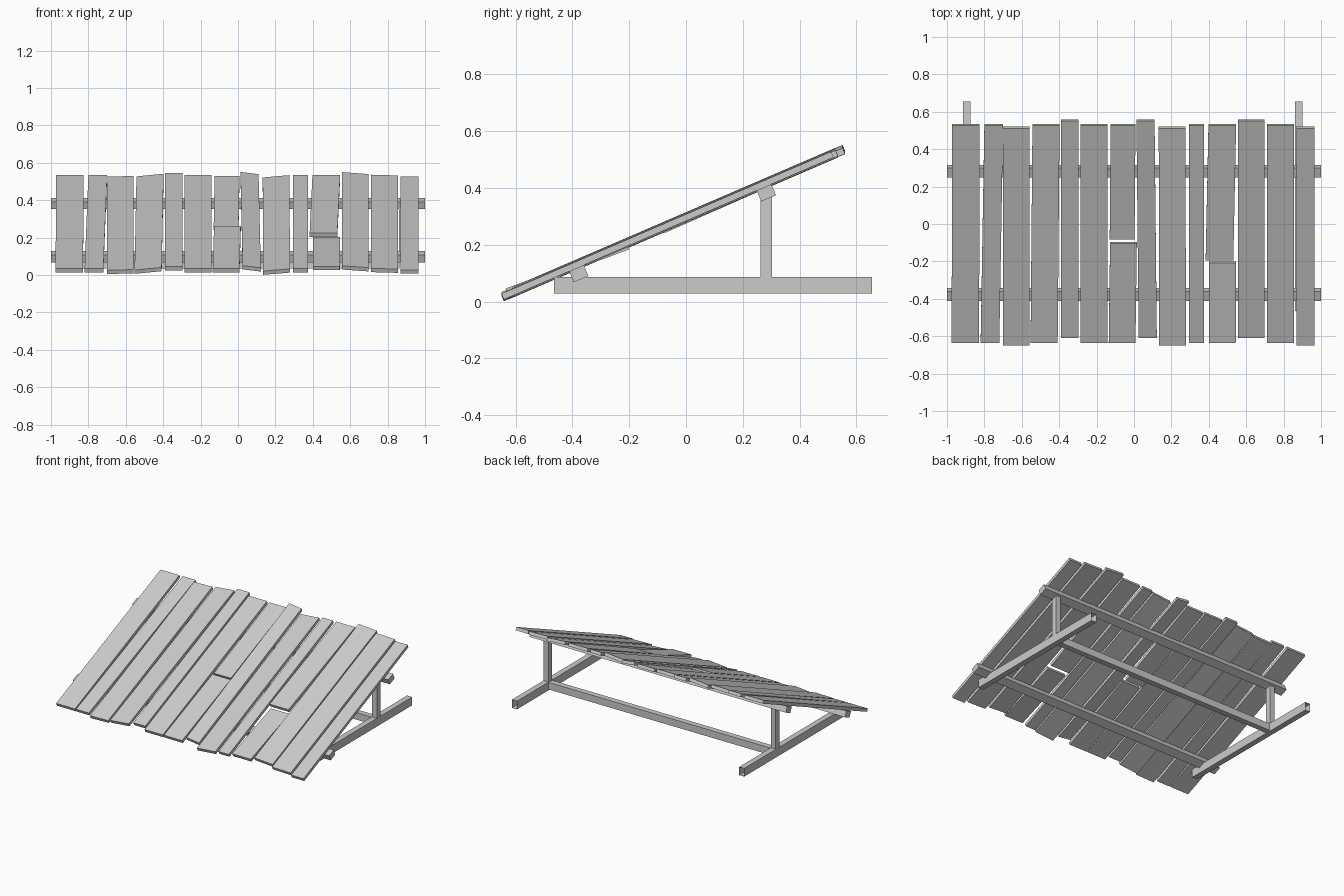
import bpy
import bmesh
from math import atan, cos, sin
from mathutils import Matrix, Vector

cube = bpy.data.objects.get("Cube")
if cube:
    bpy.data.objects.remove(cube, do_unlink=True)

# One plain grey for the whole structure
grey = bpy.data.materials.new("weathered_grey")
grey.use_nodes = True
shade = (0.6, 0.6, 0.6, 1.0)
grey.diffuse_color = shade
grey.node_tree.nodes["Principled BSDF"].inputs["Base Color"].default_value = shade

# Plane of the sloping deck
SLOPE = 0.431
ANGLE = atan(SLOPE)
NORMAL = Vector((0, -sin(ANGLE), cos(ANGLE)))
HALF = 0.011


def deck_z(y):
    return 0.0155 + SLOPE * (y + 0.65)


def make_object(name, bm):
    bmesh.ops.recalc_face_normals(bm, faces=bm.faces)
    mesh = bpy.data.meshes.new(name)
    bm.to_mesh(mesh)
    bm.free()
    mesh.materials.append(grey)
    obj = bpy.data.objects.new(name, mesh)
    bpy.context.collection.objects.link(obj)
    return obj


def box(name, centre, size, tilt=0.0, open_ends=False):
    bm = bmesh.new()
    bmesh.ops.create_cube(bm, size=1)
    if open_ends:
        ends = [f for f in bm.faces if abs(f.normal.y) > 0.9]
        bmesh.ops.delete(bm, geom=ends, context='FACES_ONLY')
    bm.transform(Matrix.Translation(centre) @ Matrix.Rotation(tilt, 4, 'X')
                 @ Matrix.Diagonal((*size, 1)))
    return make_object(name, bm)


def board(name, left_low, left_high, width, y_low, y_high,
          roll=0.0, lift_low=0.0, lift_high=0.0):
    """Plank on the deck plane; roll raises its right edge over its left."""
    bm = bmesh.new()
    inset = HALF * sin(ANGLE)
    rings = []
    for left, y, lift in ((left_low, y_low + inset, lift_low),
                          (left_high, y_high - inset, lift_high)):
        z = deck_z(y) + lift
        a = Vector((left, y, z - roll / 2))
        b = Vector((left + width, y, z + roll / 2))
        up = NORMAL * HALF
        rings.append([bm.verts.new(p) for p in (a - up, b - up, b + up, a + up)])
    low, high = rings
    bm.faces.new(low)
    bm.faces.new(high)
    for i in range(4):
        j = (i + 1) % 4
        bm.faces.new((low[i], low[j], high[j], high[i]))
    return make_object(name, bm)


# Deck planks: left edge at the low and high end, width, y range, roll, lifts
planks = [
    (-0.975, -0.973, 0.147, -0.635, 0.535),
    (-0.82, -0.80, 0.10, -0.635, 0.535),
    (-0.70, -0.70, 0.142, -0.65, 0.52, 0.004),
    (-0.553, -0.543, 0.145, -0.635, 0.535, 0.014),
    (-0.39, -0.39, 0.093, -0.61, 0.56),
    (-0.285, -0.285, 0.143, -0.635, 0.535),
    (-0.135, -0.128, 0.143, -0.635, -0.095),
    (-0.13, -0.125, 0.133, -0.083, 0.535, 0, -0.01, -0.004),
    (0.025, 0.013, 0.097, -0.61, 0.56, -0.012),
    (0.135, 0.132, 0.143, -0.65, 0.52, 0.012),
    (0.293, 0.293, 0.08, -0.635, 0.535),
    (0.40, 0.402, 0.144, -0.635, -0.20, 0, 0.012, -0.014),
    (0.383, 0.398, 0.148, -0.195, 0.535),
    (0.555, 0.555, 0.142, -0.61, 0.56, -0.01),
    (0.71, 0.71, 0.145, -0.635, 0.535, -0.004),
    (0.87, 0.87, 0.096, -0.65, 0.52),
]
for number, plank in enumerate(planks, 1):
    board(f"deck_plank_{number}", *plank)

# Rails carrying the planks, tilted with the deck
RAIL_HEIGHT = 0.042
for name, y in (("lower_rail", -0.39), ("upper_rail", 0.27)):
    on_deck = Vector((0, y, deck_z(y)))
    centre = on_deck - NORMAL * (HALF + RAIL_HEIGHT / 2)
    box(name, centre, (2.0, 0.056, RAIL_HEIGHT), ANGLE)

# Open-ended ground beams with a post on each
for side, x in (("right", -0.893), ("left", 0.881)):
    box(f"{side}_ground_beam", (x, 0.095, 0.058), (0.04, 1.12, 0.058), open_ends=True)
    box(f"{side}_post", (x, 0.282, 0.23), (0.038, 0.04, 0.29))

# Bar tying the two ground beams together
box("cross_bar", (-0.006, 0.282, 0.06), (1.74, 0.04, 0.05))
